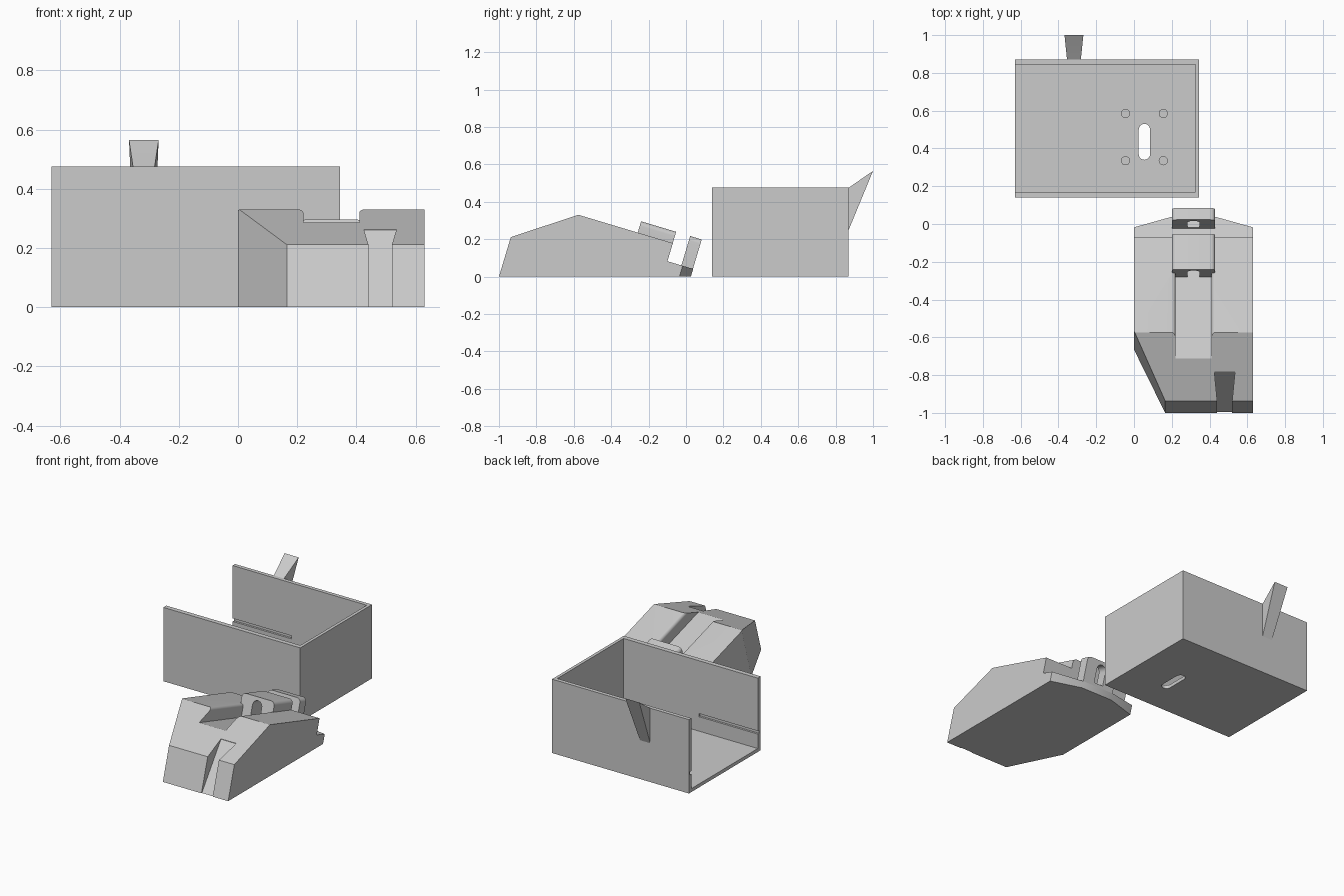
import bpy, bmesh, math

if "Cube" in bpy.data.objects:
    bpy.data.objects.remove(bpy.data.objects["Cube"])

grey = bpy.data.materials.new("plain_grey")
grey.diffuse_color = (0.6, 0.6, 0.6, 1)
grey.use_nodes = True
grey.node_tree.nodes["Principled BSDF"].inputs["Base Color"].default_value = grey.diffuse_color

A = math.atan(0.3)
C, S = math.cos(A), math.sin(A)


def tilt(u, w):
    """Frame of the sloping deck: u runs down the slope, w away from it; returns y, z."""
    return u * C + w * S, 0.072 - u * S + w * C


def prism(name, pts, place, lo, hi):
    """Closed prism: 2D outline swept from lo to hi, placed by a function."""
    bm = bmesh.new()
    a = [bm.verts.new(place(p, q, lo)) for p, q in pts]
    b = [bm.verts.new(place(p, q, hi)) for p, q in pts]
    bm.faces.new(a)
    bm.faces.new(b[::-1])
    n = len(pts)
    for i in range(n):
        j = (i + 1) % n
        bm.faces.new((a[i], b[i], b[j], a[j]))
    bmesh.ops.recalc_face_normals(bm, faces=bm.faces)
    me = bpy.data.meshes.new(name)
    bm.to_mesh(me)
    bm.free()
    me.materials.append(grey)
    ob = bpy.data.objects.new(name, me)
    bpy.context.collection.objects.link(ob)
    return ob


def boolean(ob, other, op='DIFFERENCE'):
    m = ob.modifiers.new(op, 'BOOLEAN')
    m.operation, m.object, m.solver = op, other, 'EXACT'
    bpy.context.view_layer.objects.active = ob
    bpy.ops.object.modifier_apply(modifier=m.name)
    bpy.data.objects.remove(other, do_unlink=True)


def arc(cx, cy, r, a0, a1, n=6):
    return [(cx + r * math.cos(math.radians(a0 + (a1 - a0) * i / n)),
             cy + r * math.sin(math.radians(a0 + (a1 - a0) * i / n))) for i in range(n + 1)]


def box(name, x0, x1, y0, y1, z0, z1):
    return prism(name, [(x0, y0), (x1, y0), (x1, y1), (x0, y1)], flat, z0, z1)


def flat(x, y, z):
    return (x, y, z)


def lean(x, y, z):
    return (x, y + 0.3 * z, z)


def side(y, z, x):
    return (x, y, z)


def on_deck(x, w, u):
    return (x, *tilt(u, w))


# tray: open on top and at the left end
tray = box("tray", -0.63, 0.345, 0.14, 0.87, 0, 0.475)
boolean(tray, box("cut", -0.8, 0.325, 0.17, 0.845, 0.022, 0.6))
# lid grooves in both long walls
boolean(tray, box("cut", -0.8, -0.21, 0.157, 0.858, 0.115, 0.135))
# rounded slot through the floor
slot = arc(0.055, 0.5, 0.03, 0, 180, 12) + arc(0.055, 0.37, 0.03, 180, 360, 12)
boolean(tray, prism("cut", slot, flat, -0.1, 0.1))
# mounting pegs on the floor
for i, (x, y) in enumerate([(-0.045, 0.585), (0.155, 0.585), (-0.045, 0.335), (0.155, 0.335)]):
    prism(f"mounting_peg_{i + 1}", arc(x, y, 0.024, 0, 345, 23), flat, 0.015, 0.05)

# dovetail hook on the tray's back wall
prism("dovetail_hook", [(0.865, 0.472), (0.87, 0.475), (1.0, 0.565), (0.87, 0.25), (0.865, 0.25)],
      lambda y, z, t: (-0.318 + t * (0.0365 + 0.0135 * (y - 0.87) / 0.13), y, z), -1, 1)

# handle block: leaning plan outline trimmed by the side profile
block = prism("handle_block",
              [(0, -0.665), (0.165, -1), (0.63, -1), (0.63, -0.035),
               (0.43, 0.026), (0.2, 0.026), (0, -0.035)], lean, 0, 0.5)
profile = [(-1.15, -0.1), (-1.15, 0.141), (-0.575, 0.33), tilt(-0.098, 0.082),
           tilt(-0.098, -0.019), tilt(0.3, -0.019), (0.3, -0.1)]
boolean(block, prism("trim", profile, side, -0.2, 0.8), 'INTERSECT')

# channel along the sloping deck, with rounded upper edges
X0 = 0.315
half = arc(0.115, 0.062, 0.0205, 180, 90)
channel = [(X0 - 0.0945, 0)] + [(X0 - p, q) for p, q in half] + [(X0 - 0.115, 0.2)]
channel += [(2 * X0 - p, q) for p, q in channel[::-1]]
boolean(block, prism("cut", channel, on_deck, -1.0, -0.28))

# dovetail groove in the front, matching the hook


def groove(y, z, t):
    d = ((y + 0.935) * 0.955 - (z - 0.21) * 0.2957) / 0.133
    return (0.48 + t * (0.04 + 0.015 * d), y, z)


boolean(block, prism("cut", [(-0.78, 0.26), (-1.02, -0.03), (-1.2, -0.03),
                             (-1.2, 0.35), (-0.78, 0.35)], groove, -1, 1))

# bridge and rear post, both with rounded top corners
arch = ([(X0 - 0.115, -0.03), (X0 + 0.115, -0.03)]
        + arc(X0 + 0.09, 0.12, 0.025, 0, 90) + arc(X0 - 0.09, 0.12, 0.025, 90, 180))
for u0, u1 in ((-0.294, -0.0985), (-0.02, 0.0445)):
    boolean(block, prism("arch", arch, on_deck, u0, u1), 'UNION')

# arched passage through bridge and post
passage = [(X0 - 0.033, 0.0005), (X0 + 0.033, 0.0005)] + arc(X0, 0.09, 0.033, 0, 180, 12)
boolean(block, prism("cut", passage, on_deck, -0.32, 0.2))

# smooth the rounded parts, keep edges sharp
for ob in bpy.data.objects:
    ob.select_set(True)
    bpy.context.view_layer.objects.active = ob
bpy.ops.object.shade_smooth_by_angle(angle=math.radians(25))
